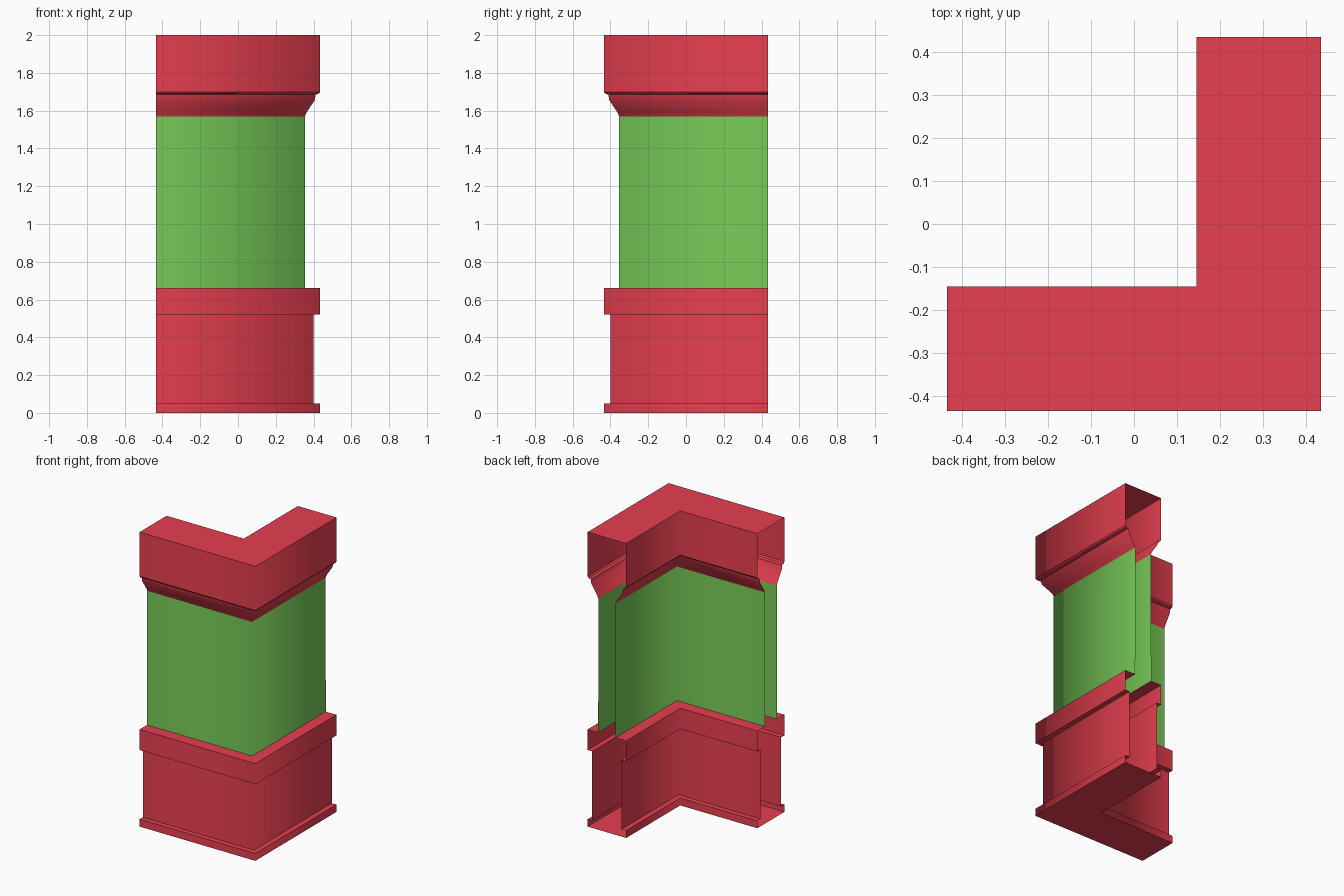
import bpy, bmesh

if "Cube" in bpy.data.objects:
    bpy.data.objects.remove(bpy.data.objects["Cube"])

END = 0.435   # reach of both arms
MID = 0.29    # wall centre line distance from the origin


def material(name, color):
    m = bpy.data.materials.new(name)
    m.diffuse_color = color
    m.use_nodes = True
    m.node_tree.nodes["Principled BSDF"].inputs["Base Color"].default_value = m.diffuse_color
    return m


red = material("red_trim", (0.80, 0.05, 0.08, 1))
green = material("green_wall", (0.19, 0.60, 0.10, 1))


def sweep(name, strips, mat, soft=()):
    """Sweep (offset, height) strips round the L-shaped corner, ends left open."""
    bm = bmesh.new()
    for strip in strips:
        rows = [[bm.verts.new(p) for p in ((-END, -MID - w, z),
                                           (MID + w, -MID - w, z),
                                           (MID + w, END, z))] for w, z in strip]
        for a, b in zip(rows, rows[1:]):
            for k in (0, 1):
                bm.faces.new((a[k], b[k], b[k + 1], a[k + 1])).smooth = True
        # keep moulding lines crisp, let shading flow round the corner
        for row, (w, z) in zip(rows, strip):
            for k in (0, 1):
                bm.edges.get((row[k], row[k + 1])).smooth = z in soft
    me = bpy.data.meshes.new(name)
    bm.to_mesh(me)
    bm.free()
    me.materials.append(mat)
    ob = bpy.data.objects.new(name, me)
    bpy.context.collection.objects.link(ob)
    return ob


def mirrored(half):
    return [(-w, z) for w, z in reversed(half)]


# plinth: open ledge on top, panel, foot and closed underside
plinth = [(0.065, 0.66), (0.145, 0.66), (0.145, 0.52), (0.11, 0.52),
          (0.11, 0.05), (0.145, 0.05), (0.145, 0.0)]
sweep("plinth", [plinth + mirrored(plinth)], red)

# wall: outer and inner sheets
sheet = [(0.064, 1.57), (0.065, 0.66)]
sweep("wall", [sheet, mirrored(sheet)], green)

# capital: flat top, block, small step and flared moulding
capital = [(0.145, 2.0), (0.145, 1.70), (0.138, 1.69), (0.121, 1.685),
           (0.116, 1.655), (0.072, 1.59), (0.064, 1.57)]
sweep("capital", [mirrored(capital) + capital], red, soft=(1.655, 1.59))
